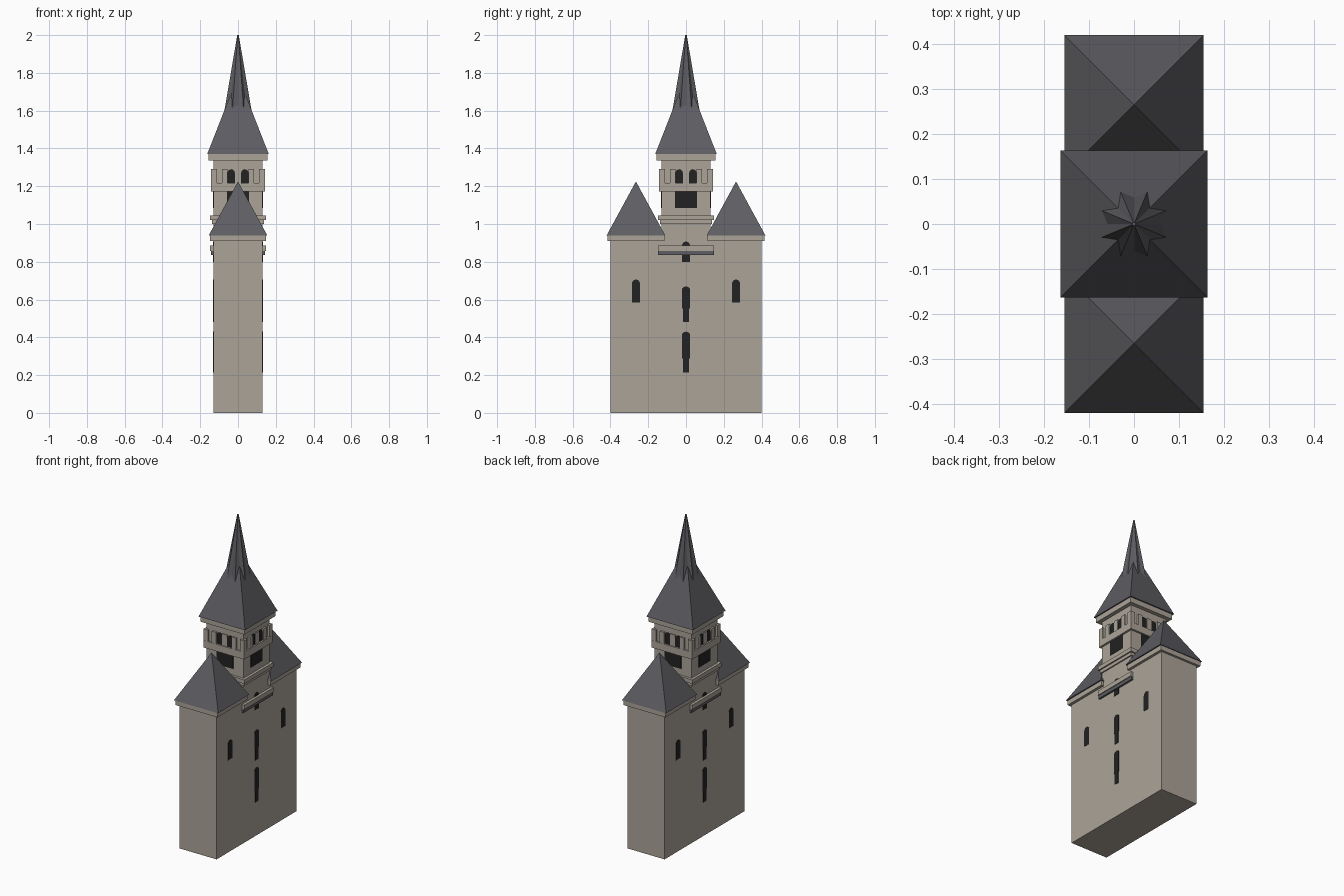
import bpy, bmesh, math
from mathutils import Matrix, Vector

if "Cube" in bpy.data.objects:
    bpy.data.objects.remove(bpy.data.objects["Cube"])


def material(name, rgb):
    m = bpy.data.materials.new(name)
    m.diffuse_color = (*rgb, 1)
    m.use_nodes = True
    m.node_tree.nodes["Principled BSDF"].inputs["Base Color"].default_value = m.diffuse_color
    return m


STONE = material("warm_stone", (0.41, 0.37, 0.315))
SLATE = material("grey_slate", (0.112, 0.109, 0.122))
DARK = material("dark_opening", (0.016, 0.016, 0.017))


def finish(name, bm, mat):
    bmesh.ops.recalc_face_normals(bm, faces=bm.faces)
    me = bpy.data.meshes.new(name)
    bm.to_mesh(me)
    bm.free()
    me.materials.append(mat)
    ob = bpy.data.objects.new(name, me)
    bpy.context.collection.objects.link(ob)
    return ob


def loft(name, rings, mat):
    """Join equal-sized rings of points, capping both ends."""
    bm = bmesh.new()
    rows = [[bm.verts.new(p) for p in r] for r in rings]
    n = len(rows[0])
    for a, b in zip(rows, rows[1:]):
        for i in range(n):
            j = (i + 1) % n
            bm.faces.new((a[i], a[j], b[j], b[i]))
    bm.faces.new(rows[0])
    bm.faces.new(rows[-1])
    return finish(name, bm, mat)


def block(name, hx, hy, z0, z1, mat=STONE, y=0):
    rect = [(-hx, y - hy), (hx, y - hy), (hx, y + hy), (-hx, y + hy)]
    return loft(name, [[(*p, z) for p in rect] for z in (z0, z1)], mat)


def pyramid(name, h, z0, z1, y=0):
    bm = bmesh.new()
    base = [bm.verts.new((sx * h, y + sy * h, z0))
            for sx, sy in ((-1, -1), (1, -1), (1, 1), (-1, 1))]
    tip = bm.verts.new((0, y, z1))
    bm.faces.new(base)
    for i in range(4):
        bm.faces.new((base[i], base[(i + 1) % 4], tip))
    return finish(name, bm, SLATE)


def plate(name, outline, d0, d1, side, mat):
    """Extrude a wall outline (u, z) from distance d0 to d1; side 0 is +x, counted anticlockwise."""
    rot = Matrix.Rotation(side * math.pi / 2, 3, 'Z')
    return loft(name, [[rot @ Vector((d, u, z)) for u, z in outline]
                       for d in (d0, d1)], mat)


def box_outline(u0, u1, z0, z1):
    return [(u0, z0), (u1, z0), (u1, z1), (u0, z1)]


def arch_outline(c, w, z0, z1, rise=None):
    """Upright opening with a rounded head."""
    rise = rise or w
    head = [(c + w * math.cos(a), z1 - rise + rise * math.sin(a))
            for a in (math.pi * i / 8 for i in range(9))]
    return [(c - w, z0), (c + w, z0)] + head


# Main body and tower shaft
block("main_body", 0.13, 0.40, 0, 0.912)
block("tower_shaft", 0.13, 0.13, 0.90, 1.35)

# Side roofs with their cornices
for s, label in ((-1, "front"), (1, "back")):
    block(label + "_cornice", 0.147, 0.15, 0.91, 0.942, y=s * 0.265)
    pyramid(label + "_roof", 0.155, 0.94, 1.225, y=s * 0.265)

# Ledges and cornices around the tower
block("lower_ledge", 0.147, 0.147, 0.856, 0.885)
block("lower_ledge_base", 0.142, 0.147, 0.835, 0.856, SLATE)
block("middle_cornice", 0.147, 0.147, 1.02, 1.045)
block("middle_cornice_base", 0.138, 0.138, 1.0, 1.02)
block("gallery_band", 0.143, 0.143, 1.172, 1.217)
block("top_cornice", 0.155, 0.155, 1.337, 1.372)

# Belfry openings, arcade and pilasters on all four tower sides
for side in range(4):
    plate("belfry_window", box_outline(-0.058, 0.058, 1.085, 1.172), 0.128, 0.132, side, DARK)
    for s in (-1, 1):
        plate("gallery_arch", arch_outline(s * 0.036, 0.019, 1.217, 1.29), 0.128, 0.132, side, DARK)
        plate("gallery_pilaster",
              box_outline(*sorted((s * 0.055, s * 0.085)), 1.217, 1.29), 0.125, 0.142, side, STONE)
        plate("corner_pier",
              box_outline(*sorted((s * 0.112, s * 0.142)), 1.217, 1.29), 0.112, 0.142, side, STONE)
    plate("gallery_column", box_outline(-0.017, 0.017, 1.217, 1.29), 0.125, 0.136, side, STONE)

# Windows and stair slits on the two long walls
for side in (0, 2):
    for s in (-1, 1):
        plate("side_window", arch_outline(s * 0.265, 0.021, 0.585, 0.706), 0.128, 0.132, side, DARK)
    for z0, zs, z1 in ((0.214, 0.288, 0.43), (0.48, 0.553, 0.669)):
        plate("slit_top", arch_outline(0, 0.021, zs, z1, 0.016), 0.128, 0.132, side, DARK)
        plate("slit_foot", box_outline(-0.015, 0.015, z0, zs), 0.128, 0.132, side, DARK)
    plate("stair_window", arch_outline(0, 0.021, 0.80, 0.907), 0.128, 0.132, side, DARK)

# Tower roof and eight-pointed spire
pyramid("tower_roof", 0.163, 1.37, 1.786)


def star(scale, z):
    return [(scale * r * math.cos(a), scale * r * math.sin(a), z)
            for r, a in (((0.072, 0.087)[i % 2], math.pi * i / 8) for i in range(16))]


loft("spire", [star(1, 1.55), star(0.05, 2.0)], SLATE)
